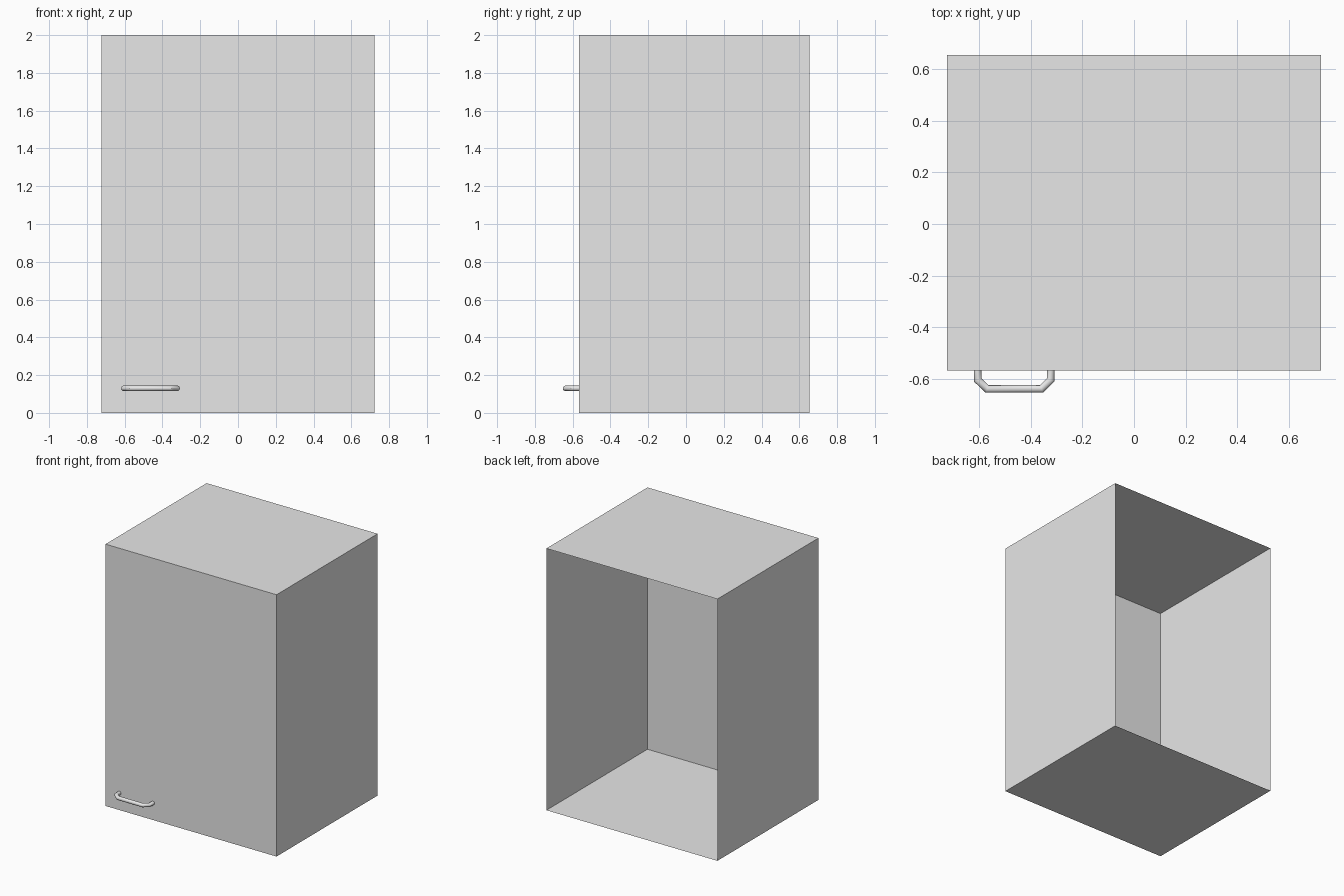
import bpy, bmesh, math
from mathutils import Vector

if "Cube" in bpy.data.objects:
    bpy.data.objects.remove(bpy.data.objects["Cube"])

W, FRONT, BACK, H = 0.7225, -0.567, 0.653, 2.0


def material(name, value):
    m = bpy.data.materials.new(name)
    m.diffuse_color = (value, value, value, 1)
    m.use_nodes = True
    m.node_tree.nodes["Principled BSDF"].inputs["Base Color"].default_value = m.diffuse_color
    return m


grey = material("light_grey", 0.8)


def add_object(name, bm):
    mesh = bpy.data.meshes.new(name)
    bm.to_mesh(mesh)
    bm.free()
    mesh.materials.append(grey)
    ob = bpy.data.objects.new(name, mesh)
    bpy.context.collection.objects.link(ob)
    return ob


# Cabinet shell: thin-walled box, open at the back
bm = bmesh.new()
bmesh.ops.create_cube(bm, size=1)
for v in bm.verts:
    v.co = (v.co.x * 2 * W, FRONT if v.co.y < 0 else BACK, (v.co.z + 0.5) * H)
bm.normal_update()
rear = [f for f in bm.faces if f.normal.y > 0.9]
bmesh.ops.delete(bm, geom=rear, context='FACES_ONLY')
add_object("cabinet_shell", bm)

# Bar handle: round tube swept along a path with mitred corners
path = [Vector(p) for p in (
    (-0.605, FRONT), (-0.605, -0.603), (-0.568, -0.638),
    (-0.358, -0.638), (-0.322, -0.603), (-0.322, FRONT))]
RADIUS, SIDES, HANDLE_Z = 0.0145, 12, 0.13
bm = bmesh.new()
rings = []
for i, p in enumerate(path):
    d_in = (p - path[i - 1]).normalized() if i else (path[1] - p).normalized()
    d_out = (path[i + 1] - p).normalized() if i < len(path) - 1 else d_in
    t = (d_in + d_out).normalized()
    side = Vector((-t.y, t.x)) / t.dot(d_in)
    ring = []
    for k in range(SIDES):
        a = 2 * math.pi * k / SIDES
        q = p + side * RADIUS * math.cos(a)
        ring.append(bm.verts.new((q.x, q.y, HANDLE_Z + RADIUS * math.sin(a))))
    rings.append(ring)
for a, b in zip(rings, rings[1:]):
    for k in range(SIDES):
        n = (k + 1) % SIDES
        bm.faces.new((a[k], a[n], b[n], b[k]))
bmesh.ops.recalc_face_normals(bm, faces=bm.faces[:])
handle = add_object("door_handle", bm)
bpy.context.view_layer.objects.active = handle
handle.select_set(True)
bpy.ops.object.shade_smooth_by_angle(angle=math.radians(40))
